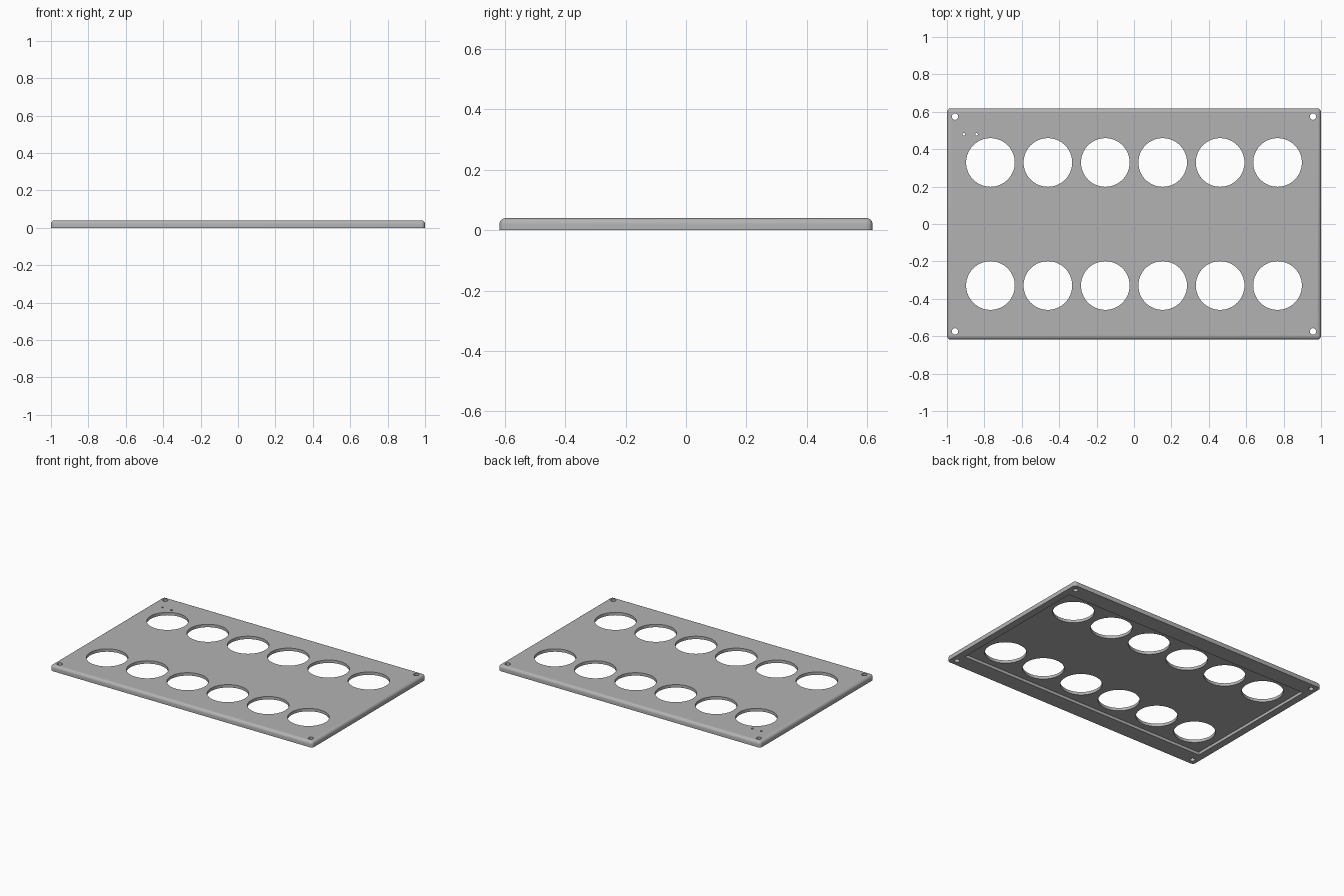
import bpy
import bmesh
from mathutils import Matrix, Vector

cube = bpy.data.objects.get("Cube")
if cube:
    bpy.data.objects.remove(cube)

WIDTH, DEPTH, HEIGHT = 2.0, 1.236, 0.04
ROUND = 0.02

grey = bpy.data.materials.new("matte grey")
grey.use_nodes = True
colour = (0.45, 0.45, 0.45, 1)
grey.diffuse_color = colour
grey.node_tree.nodes["Principled BSDF"].inputs["Base Color"].default_value = colour


def add_box(bm, size, centre):
    m = Matrix.Translation(centre) @ Matrix.Diagonal((*size, 1))
    bmesh.ops.create_cube(bm, size=1, matrix=m)


def add_pin(bm, x, y, radius, sides):
    bmesh.ops.create_cone(bm, cap_ends=True, segments=sides, radius1=radius,
                          radius2=radius, depth=0.2, matrix=Matrix.Translation((x, y, 0)))


def make_object(name, bm):
    mesh = bpy.data.meshes.new(name)
    bm.to_mesh(mesh)
    bm.free()
    mesh.materials.append(grey)
    obj = bpy.data.objects.new(name, mesh)
    bpy.context.collection.objects.link(obj)
    return obj


def cut(target, cutter):
    cutter.hide_render = True
    mod = target.modifiers.new("cut", "BOOLEAN")
    mod.operation = "DIFFERENCE"
    mod.solver = "EXACT"
    mod.object = cutter
    bpy.context.view_layer.objects.active = target
    bpy.ops.object.modifier_apply(modifier=mod.name)
    bpy.data.objects.remove(cutter)


# Plate with rounded corners and a rounded top edge; the bottom stays sharp
bm = bmesh.new()
add_box(bm, (WIDTH, DEPTH, HEIGHT), Vector((0, 0, HEIGHT / 2)))
edges = [e for e in bm.edges if any(v.co.z > HEIGHT / 2 for v in e.verts)]
bmesh.ops.bevel(bm, geom=edges, offset=ROUND, segments=6, profile=0.5, affect="EDGES")
panel = make_object("panel", bm)

# Shallow recess underneath, leaving a rim
bm = bmesh.new()
add_box(bm, (1.9, 1.01, 0.04), Vector((0, 0, 0)))
cut(panel, make_object("recess_cutter", bm))

# Two rows of six round openings, corner screw holes and two pin holes
bm = bmesh.new()
for side in (-1, 1):
    for i in range(6):
        add_pin(bm, (i - 2.5) * 0.307, side * 0.329, 0.13, 64)
    for end in (-1, 1):
        add_pin(bm, end * 0.957, side * 0.574, 0.017, 24)
for x in (-0.91, -0.842):
    add_pin(bm, x, 0.479, 0.007, 16)
cut(panel, make_object("hole_cutter", bm))

# Smooth shading with sharp rims
bpy.ops.object.select_all(action="DESELECT")
panel.select_set(True)
bpy.context.view_layer.objects.active = panel
bpy.ops.object.shade_smooth_by_angle(angle=0.6)
